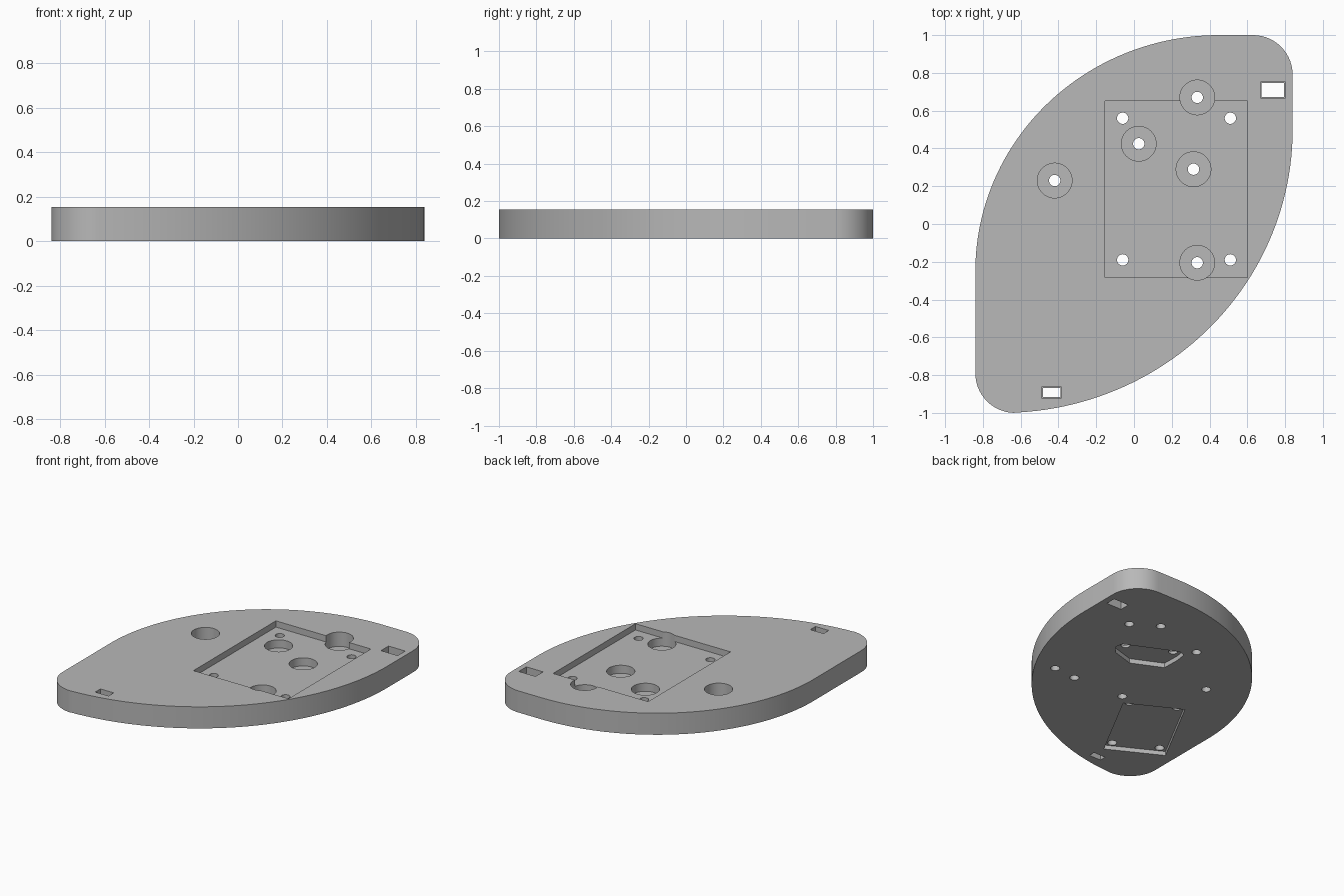
import bpy, bmesh, math
from mathutils import Matrix, Vector

cube = bpy.data.objects.get("Cube")
if cube:
    bpy.data.objects.remove(cube, do_unlink=True)

HEIGHT = 0.155
OVER = 0.05

grey = bpy.data.materials.new("plain grey")
grey.use_nodes = True
COLOUR = (0.48, 0.48, 0.48, 1)
grey.diffuse_color = COLOUR
grey.node_tree.nodes["Principled BSDF"].inputs["Base Color"].default_value = COLOUR


def arc(cx, cy, rx, ry, start, end, steps):
    angles = [math.radians(start + (end - start) * i / steps) for i in range(steps + 1)]
    return [(cx + rx * math.cos(a), cy + ry * math.sin(a)) for a in angles]


def rect(cx, cy, w, h, angle=0):
    turn = Matrix.Rotation(math.radians(angle), 2)
    corners = [(-w, -h), (w, -h), (w, h), (-w, h)]
    return [tuple(Vector((cx, cy)) + turn @ (Vector(c) / 2)) for c in corners]


def prism(name, outline, low, high):
    """Extrude a closed outline between two heights."""
    bm = bmesh.new()
    base = bm.faces.new([bm.verts.new((x, y, low)) for x, y in outline])
    top = bmesh.ops.extrude_face_region(bm, geom=[base])["geom"]
    moved = [v for v in top if isinstance(v, bmesh.types.BMVert)]
    bmesh.ops.translate(bm, verts=moved, vec=(0, 0, high - low))
    bmesh.ops.recalc_face_normals(bm, faces=bm.faces)
    mesh = bpy.data.meshes.new(name)
    bm.to_mesh(mesh)
    bm.free()
    obj = bpy.data.objects.new(name, mesh)
    obj.data.materials.append(grey)
    bpy.context.collection.objects.link(obj)
    return obj


# Leaf-shaped plate: two long arcs and two rounded corners
outline = (arc(-0.70, 0.5, 1.54, 1.5, -87, 0, 48)
           + arc(0.63, 0.79, 0.21, 0.21, 0, 90, 14)
           + arc(0.45, -0.25, 1.29, 1.25, 90, 180, 48)
           + arc(-0.63, -0.79, 0.21, 0.21, 180, 268, 14))
plate = prism("base_plate", outline, 0, HEIGHT)

cutters = []


def cut(name, shape, low, high):
    cutters.append(prism(name, shape, low, high))


def circle(x, y, r, steps=32):
    return arc(x, y, r, r, 0, 360, steps)[:-1]


TOP = HEIGHT + OVER

# Upper rectangular pocket with four through holes
cut("upper_pocket", rect(0.223, 0.183, 0.755, 0.935), 0.11, TOP)
for x in (-0.06, 0.51):
    for y in (-0.19, 0.56):
        cut("pocket_hole", circle(x, y, 0.03), -OVER, TOP)

# Counterbored bolt holes
for x, y in [(0.335, 0.67), (0.025, 0.425), (0.315, 0.29), (-0.42, 0.23), (0.335, -0.205)]:
    cut("counterbore", circle(x, y, 0.092, 48), 0.052, TOP)
    cut("bolt_hole", circle(x, y, 0.03), -OVER, TOP)

# Strap slots with a shallow wider lip
for x, y, w, h in [(0.735, 0.71, 0.12, 0.073), (-0.436, -0.892, 0.092, 0.046)]:
    cut("slot", rect(x, y, w, h), -OVER, TOP)
    cut("slot_lip", rect(x, y, w + 0.013, h + 0.013), 0.08, TOP)

# Underside recess around two of the bolt holes
turn = Matrix.Rotation(math.radians(155), 2)
recess = [(-0.2, 0.065), (0.19, 0.065), (0.225, 0.03), (0.2, -0.05),
          (0.145, -0.16), (-0.09, -0.16), (-0.215, -0.05), (-0.23, 0.02)]
centre = Vector((0.17, 0.3575))
cut("lower_recess", [tuple(centre + turn @ Vector((d, -n))) for d, n in recess], -OVER, 0.033)

# Underside tilted pocket with four blind holes
TILT = -28
pocket_centre = Vector((-0.445, -0.425))
cut("lower_pocket", rect(*pocket_centre, 0.41, 0.61, TILT), -OVER, 0.03)
for x, y in rect(*pocket_centre, 0.315, 0.535, TILT):
    cut("blind_hole", circle(x, y, 0.03), -OVER, 0.075)

# Carve the plate, then drop the cutters
for cutter in cutters:
    cutter.hide_render = True
    mod = plate.modifiers.new(cutter.name, "BOOLEAN")
    mod.operation = "DIFFERENCE"
    mod.solver = "EXACT"
    mod.object = cutter
graph = bpy.context.evaluated_depsgraph_get()
carved = bpy.data.meshes.new_from_object(plate.evaluated_get(graph))
plate.modifiers.clear()
plate.data = carved
for cutter in cutters:
    bpy.data.objects.remove(cutter, do_unlink=True)

bpy.ops.object.select_all(action="DESELECT")
plate.select_set(True)
bpy.context.view_layer.objects.active = plate
bpy.ops.object.shade_smooth_by_angle(angle=math.radians(30))
